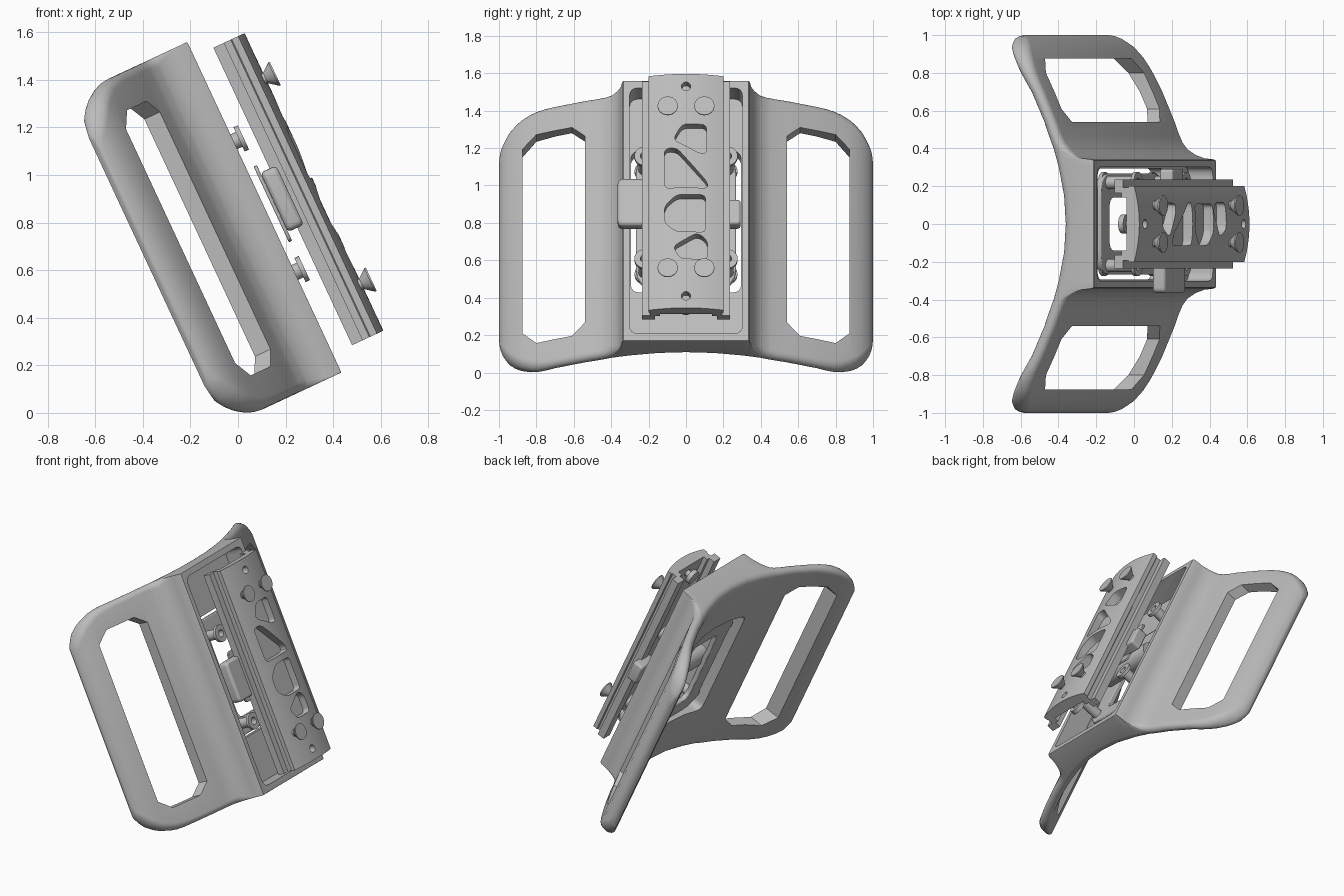
import bpy, bmesh, math
from mathutils import Matrix, Vector

cube = bpy.data.objects.get("Cube")
if cube:
    bpy.data.objects.remove(cube)

# Everything is modelled upright as (depth, width, length), then leaned back
LEAN = Matrix.Rotation(math.radians(-25), 4, 'Y')
MID = 0.737
grey = bpy.data.materials.new("satin_grey")
grey.use_nodes = True
grey.diffuse_color = (0.5, 0.5, 0.5, 1)
grey.node_tree.nodes["Principled BSDF"].inputs["Base Color"].default_value = (0.5, 0.5, 0.5, 1)
parts = []


def loft(name, rings):
    """Skin equal-length rings of points and cap both ends."""
    bm = bmesh.new()
    loops = [[bm.verts.new(p) for p in ring] for ring in rings]
    for a, b in zip(loops, loops[1:]):
        for i in range(len(a)):
            j = (i + 1) % len(a)
            bm.faces.new((a[i], a[j], b[j], b[i]))
    bm.faces.new(loops[0])
    bm.faces.new(loops[-1])
    bmesh.ops.recalc_face_normals(bm, faces=bm.faces)
    mesh = bpy.data.meshes.new(name)
    bm.to_mesh(mesh)
    bm.free()
    mesh.materials.append(grey)
    ob = bpy.data.objects.new(name, mesh)
    bpy.context.collection.objects.link(ob)
    ob.matrix_world = LEAN
    parts.append(ob)
    return ob


def plate(name, outline, lo, hi):
    """Extrude a (width, length) outline through the depth."""
    return loft(name, [[(d, w, l) for w, l in outline] for d in (lo, hi)])


def rounded(points, r, steps=4):
    out = []
    for i, p in enumerate(points):
        p = Vector(p)
        a, b = Vector(points[i - 1]) - p, Vector(points[(i + 1) % len(points)]) - p
        a, b = (p + v.normalized() * min(r, v.length * 0.45) for v in (a, b))
        for k in range(steps + 1):
            t = k / steps
            out.append(tuple(a * (1 - t) ** 2 + p * 2 * t * (1 - t) + b * t * t))
    return out


def rect(w0, w1, l0, l1):
    return [(w0, l0), (w1, l0), (w1, l1), (w0, l1)]


def turned(name, w, l, profile, sides=24):
    """Round part about the depth axis from (depth, radius) pairs."""
    ang = [2 * math.pi * k / sides for k in range(sides)]
    return loft(name, [[(d, w + r * math.cos(a), l + r * math.sin(a)) for a in ang]
                       for d, r in profile])


def cut(target, cutter):
    cutter.hide_render = True
    mod = target.modifiers.new("cut", 'BOOLEAN')
    mod.operation, mod.solver, mod.object = 'DIFFERENCE', 'EXACT', cutter
    bpy.context.view_layer.objects.active = target
    bpy.context.view_layer.update()
    bpy.ops.object.modifier_apply(modifier=mod.name)
    parts.remove(cutter)
    bpy.data.objects.remove(cutter)


def soften(ob, width):
    mod = ob.modifiers.new("soft_edges", 'BEVEL')
    mod.width, mod.segments, mod.limit_method = width, 2, 'ANGLE'


# Winged body: slab sections lofted across the width
FRONT = [(0, .466), (.335, .466), (.342, .455), (.348, .40), (.365, .355), (.39, .32), (.43, .285),
         (.48, .26), (.54, .237), (.7, .165), (.88, .075), (.94, .038), (.98, 0), (1, -.04)]
BACK = [(0, .286), (.15, .276), (.3, .245), (.4, .215), (.54, .165), (.7, .09),
        (.88, -.03), (.94, -.07), (.98, -.08), (1, -.06)]


def lookup(table, x):
    for (x0, y0), (x1, y1) in zip(table, table[1:]):
        if x <= x1:
            return y0 + (y1 - y0) * (x - x0) / (x1 - x0)
    return table[-1][1]


def section(w):
    a = abs(w)
    f, b = lookup(FRONT, a), lookup(BACK, a)
    R = 0.25
    inset = R - math.sqrt(max(0, R * R - max(0, a - 1 + R) ** 2))
    lo, hi = -0.03 + inset, 1.503 - inset
    rb = min(0.045, (f - b) * 0.49)
    rf = rb if a > 0.4 else 0.004 + (rb - 0.004) * max(0, (a - 0.34) / 0.06)
    ring = []
    for d, l, sd, sl, r, start in ((f, hi, -1, -1, rf, 0), (b, hi, 1, -1, rb, 90),
                                   (b, lo, 1, 1, rb, 180), (f, lo, -1, 1, rf, 270)):
        for k in range(6):
            t = math.radians(start + 18 * k)
            ring.append((d + r * (sd + math.cos(t)), w, l + r * (sl + math.sin(t))))
    return ring


half = sorted({x for x, _ in FRONT + BACK if x > 0} | {.2, .25, .45, .6, .65, .75, .79, .83, .91, .96, .99, .995})
body = loft("winged_body", [section(w) for w in [-x for x in reversed(half)] + [0] + half])

# Hand openings, front pocket and rear window
for s in (-1, 1):
    grip = [(.54, .185), (.61, .12), (.80, .12), (.875, .195),
            (.875, 1.28), (.80, 1.35), (.61, 1.35), (.54, 1.285)]
    cut(body, plate("grip_cutter", [(s * w, l) for w, l in grip], -.4, .42))
cut(body, plate("pocket_cutter", rounded(rect(-.302, .302, .012, 1.462), .05), .325, .6))
cut(body, plate("window_cutter", rounded(rect(-.295, .295, .32, 1.154), .05), 0, .5))

# Bracket sitting in the window
bracket = plate("inner_bracket", rounded(rect(-.268, .268, .34, 1.134), .12), .30, .335)
cut(bracket, plate("bracket_cutter", rounded(rect(-.14, .14, .45, 1.02), .06), .2, .5))
soften(bracket, .006)
cross = [(.39 + .065 * math.cos(math.pi * k / 12), MID + .065 * math.sin(math.pi * k / 12))
         for k in range(24)]
loft("cross_tube", [[(d, w, l) for d, l in cross] for w in (-.22, .22)])

# Flanged hollow standoffs
for w in (-.22, .22):
    for l in (MID - .303, MID + .303):
        turned("standoff", w, l, [(.30, .055), (.32, .055), (.32, .034), (.49, .034), (.49, .056),
                                  (.51, .056), (.51, .024), (.45, .024)])

# Clamp lever with its carrier plate
soften(plate("lever_carrier", rounded(rect(-.23, .2, .56, .91), .03), .497, .512), .003)
soften(plate("lever_block", rounded(rect(-.365, -.13, .60, .875), .03), .512, .585), .015)
soften(plate("release_button", rounded(rect(.13, .292, .61, .755), .02), .50, .575), .01)

# Rail: arched plate with lipped side legs
side = [(.14, .625), (.14, .595), (.165, .595), (.165, .555), (.235, .555),
        (.235, .605), (.192, .605), (.192, .635), (.2, .64)]
arch = [(w / 50, .70 - .03 * (w / 10) ** 2) for w in range(10, -11, -1)]
outline = side + arch + [(-w, d) for w, d in reversed(side)]
rail = loft("rail", [[(d, w, l) for w, d in outline] for l in (.055, 1.435)])

# Lightening pockets and end holes
pockets = [
    [(-.02, 1.14), (.11, 1.14), (.11, .97), (.07, .97), (-.07, 1.05)],
    [(-.115, 1.00), (-.05, 1.00), (.115, .80), (.115, .765), (-.115, .765)],
    [(-.05, .725), (.105, .725), (.105, .505), (-.05, .505), (-.115, .56), (-.115, .66)],
    [(.06, .50), (.115, .46), (.115, .345), (-.03, .345), (-.07, .42)],
]
for p in pockets:
    cut(rail, plate("pocket_cutter", rounded(p, .03), .642, .8))
for l in (.126, 1.362):
    cut(rail, turned("hole_cutter", 0, l, [(.5, .025), (.8, .025)]))
    turned("end_pin", 0, l, [(.565, .05), (.595, .05), (.595, .022), (.66, .022)])

# Flared mounting screws
for w in (-.098, .098):
    for l in (.272, 1.227):
        turned("mounting_screw", w, l, [(.64, .024), (.70, .024), (.738, .054), (.745, .054)])

# Smooth shading with crisp edges
bpy.ops.object.select_all(action='DESELECT')
for ob in parts:
    ob.select_set(True)
bpy.context.view_layer.objects.active = body
bpy.ops.object.shade_smooth_by_angle(angle=math.radians(32))
